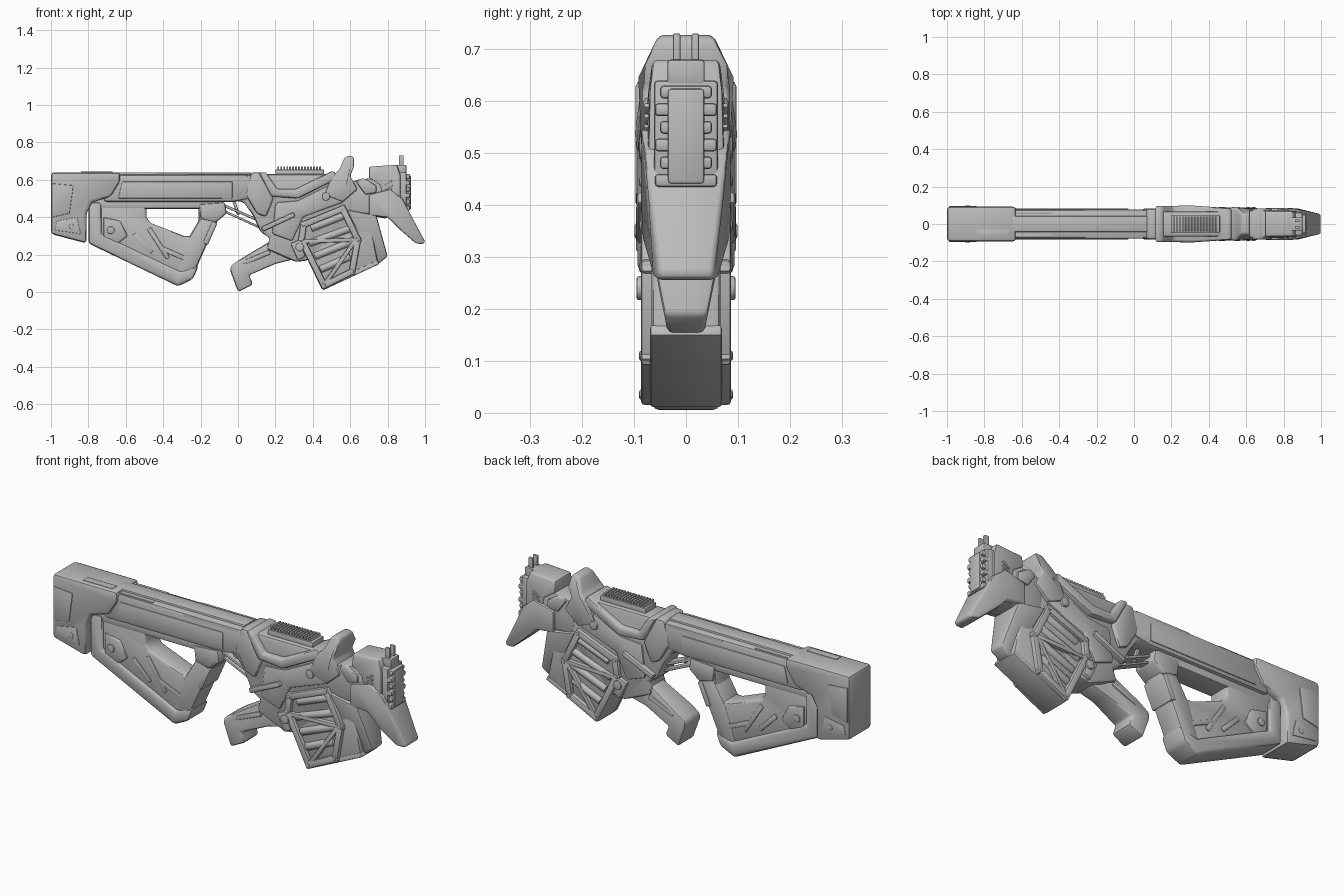
import bpy
import bmesh
from math import radians
from mathutils import Vector, Matrix

UNIT = 0.01  # shapes are drafted in hundredths

if "Cube" in bpy.data.objects:
    bpy.data.objects.remove(bpy.data.objects["Cube"], do_unlink=True)

grey = bpy.data.materials.new("plain grey")
grey.use_nodes = True
grey.diffuse_color = (0.5, 0.5, 0.5, 1)
grey.node_tree.nodes["Principled BSDF"].inputs["Base Color"].default_value = (0.5, 0.5, 0.5, 1)


def finish(name, bm, bevel=0.0, segments=2):
    """Turn a bmesh into a named object with rounded edges and smooth shading."""
    bmesh.ops.recalc_face_normals(bm, faces=bm.faces[:])
    mesh = bpy.data.meshes.new(name)
    bm.to_mesh(mesh)
    bm.free()
    mesh.materials.append(grey)
    obj = bpy.data.objects.new(name, mesh)
    bpy.context.collection.objects.link(obj)
    bpy.ops.object.select_all(action='DESELECT')
    obj.select_set(True)
    bpy.context.view_layer.objects.active = obj
    if bevel:
        mod = obj.modifiers.new("rounding", 'BEVEL')
        mod.width = bevel * UNIT
        mod.segments = segments
        mod.limit_method = 'ANGLE'
        mod.angle_limit = radians(25)
        bpy.ops.object.modifier_apply(modifier=mod.name)
    bpy.ops.object.shade_smooth_by_angle(angle=radians(40))
    return obj


def slab(name, outline, width, bevel=1.0, middle=0.0):
    """Side outline in x and z, extruded to a half width that may vary."""
    half = width if callable(width) else (lambda x, z: width)
    bm = bmesh.new()
    left, right = [[bm.verts.new(Vector((x, middle + side * half(x, z), z)) * UNIT)
                    for x, z in outline] for side in (1, -1)]
    bm.faces.new(left)
    bm.faces.new(right[::-1])
    for i in range(len(outline)):
        bm.faces.new((left[i - 1], right[i - 1], right[i], left[i]))
    return finish(name, bm, bevel)


def block(name, low, high, width, bevel=0.5, middle=0.0):
    (a, b), (c, d) = low, high
    return slab(name, [(a, b), (c, b), (c, d), (a, d)], width, bevel, middle)


def beam(name, start, end, thick, width, bevel=0.5):
    """Straight flat bar between two points of the side outline."""
    p, q = Vector(start), Vector(end)
    along = (q - p).normalized() * thick / 2
    across = Vector((-along.y, along.x))
    corners = [p - along + across, p - along - across, q + along - across, q + along + across]
    return slab(name, [tuple(c) for c in corners], width, bevel)


def rod(name, start, end, radius, bevel=0.4):
    p, q = Vector(start) * UNIT, Vector(end) * UNIT
    turn = (q - p).to_track_quat('Z', 'Y').to_matrix().to_4x4()
    bm = bmesh.new()
    bmesh.ops.create_cone(bm, cap_ends=True, segments=16, radius1=radius * UNIT,
                          radius2=radius * UNIT, depth=(q - p).length,
                          matrix=Matrix.Translation((p + q) / 2) @ turn)
    return finish(name, bm, bevel)


def pin(name, x, z, radius, width):
    return rod(name, (x, -width, z), (x, width, z), radius)


def blend(value, low, high, start, end):
    t = min(max((value - low) / (high - low), 0), 1)
    return start + (end - start) * t


# Butt housing with raised side pad
slab("butt_housing", [(-100, 31), (-100, 64), (-63, 64), (-63, 59), (-68, 51),
                      (-78, 48), (-81, 42), (-81, 26)], 9.3, 1.8)
slab("butt_pad", [(-99, 40), (-99, 58), (-88, 57), (-90, 42)], 9.7, 0.4)
slab("butt_lower_plate", [(-98, 33), (-97, 38), (-86, 40), (-84, 31)], 9.6, 0.4)
pin("butt_bolt", -89, 35, 1.5, 9.9)
block("butt_top_vent", (-84, 63.5), (-67, 64.3), 2, 0.2, middle=-5)

# Receiver with top rib and side strips
slab("receiver", [(-72, 48), (-72, 63), (8, 63), (8, 50), (-3, 48)], 7.8, 2.0)
slab("receiver_side_plate", [(-64, 50), (-62, 59), (-3, 59), (-3, 50)], 8.2, 0.4)
block("receiver_top_rib", (-68, 62), (7, 64), 4.2, 0.6)
for side in (-1, 1):
    block("receiver_top_strip", (-66, 61), (-44, 63.2), 0.7, 0.3, middle=side * 6)
    block("receiver_slot_cover", (-26, 60), (5, 62.6), 0.7, 0.3, middle=side * 7)

# Skeleton stock with rear grip
slab("stock_panel", [(-74, 48), (-49, 48), (-49, 40), (-47, 37), (-29, 30), (-24, 30),
                     (-21, 39), (-21, 47), (-7, 47), (-12, 38), (-24, 8), (-33, 6),
                     (-74, 29)], 5.8, 1.4)
slab("stock_outer_frame", [(-80, 48), (-80, 26), (-32, 3), (-24, 7), (-21, 14), (-31, 11),
                           (-73, 31), (-73, 48)], 7, 1.6)
block("stock_upper_beam", (-80, 44.5), (-8, 50), 6, 1.0)
slab("stock_lock_plate", [(-72, 29), (-72, 40), (-63, 38), (-59, 30), (-64, 26)], 6.6, 0.8)
pin("stock_bolt", -68, 33, 2, 7.2)
slab("rear_grip", [(-20, 40), (-10, 40), (-24, 9), (-33, 10), (-27, 28)], 6.4, 1.8)
slab("grip_crown", [(-21, 47), (-7, 48), (-6, 42), (-12, 37), (-20, 39)], 6.8, 1.2)
beam("grip_insert", (-13, 36), (-17, 27), 3, 6.9, 0.8)
for start, end in (((-55, 30), (-47, 22)), ((-47, 33), (-38, 19)), ((-40, 23), (-24, 16))):
    beam("stock_ridge", start, end, 2.5, 6.3, 0.6)

# Trigger and its guard
beam("guard_upper_bar", (-7, 46), (14, 37), 1.4, 3.2)
beam("guard_lower_bar", (-7, 43), (15, 33), 1.2, 2.5)
beam("trigger", (-2, 48), (0, 42), 1.6, 1.2)

# Main body, collar and top rail
slab("main_body", [(-3, 49), (1, 59), (6, 63), (51, 63), (60, 60), (66, 52), (80, 50),
                   (80, 39), (65, 42), (38, 17), (31, 16), (15, 23), (17, 29), (12, 32),
                   (8, 41), (3, 48)], 6.8, 1.6)
slab("rear_collar", [(4, 52), (7, 64), (12, 64), (19, 50), (15, 40), (10, 42)], 8.2, 1.4)
slab("side_collar", [(11, 64), (18, 51), (32, 50), (54, 61), (51, 65), (31, 55), (21, 55),
                     (15, 64)], lambda x, z: blend(x, 32, 54, 9.7, 8.3), 1.2)
slab("lower_shroud", [(20, 48), (32, 49), (52, 59), (57, 48), (35, 40), (29, 27), (18, 31)],
     7.8, 1.4)
beam("side_lever", (14, 34), (29, 41), 2.6, 9.5, 0.8)
pin("body_bolt", 47, 51, 2.2, 9)
slab("catch_block", [(28, 26), (33, 28), (36, 19), (32, 17)], 8.6, 0.7)
pin("catch_knob", 33, 24, 2.3, 9.5)
block("rail_base", (20, 62), (46, 65.5), 4.6, 0.6)
for i in range(15):
    block("rail_tooth", (21 + i * 1.6, 65), (22 + i * 1.6, 67), 4, 0.2)

# Fore handle
slab("fore_handle", [(17, 27), (2, 18), (-4, 14), (-4, 11), (0, 0), (8, 4), (6, 9), (20, 15),
                     (32, 18), (30, 30)], lambda x, z: blend(x, 5, 18, 6.6, 5), 1.4)
beam("handle_strip", (4, 16), (16, 21), 2.5, 6.6, 0.6)

# Magazine with cage and tubes
slab("magazine_box", [(36, 39), (57, 46), (70, 40), (75, 15), (45, 1), (32, 28)], 6.6, 1.2)
ring = [(35, 36), (56, 44.5), (64, 28), (61, 11), (46, 3.5), (34, 28)]
for i, corner in enumerate(ring):
    beam("cage_bar", ring[i - 1], corner, 3.4, 8.7, 0.8)
    pin("cage_bolt", *corner, 1, 9)
beam("cage_brace", (36, 27), (63, 28), 2.2, 8.5)
beam("cage_diagonal", (63, 28), (47, 5), 2.2, 8.5)
for y in (-6.3, 6.3):
    for start, end in (((39, 34), (57, 41)), ((38, 26), (60, 34)),
                       ((41, 19), (61, 27)), ((44, 12), (60, 19))):
        rod("magazine_tube", (start[0], y, start[1]), (end[0], y, end[1]), 2)
beam("magazine_floor", (46, 2.5), (74, 15.5), 2.4, 6.9, 0.6)

# Front leg and nose fin, both narrowing towards the tip
slab("front_leg", [(58, 44), (74, 41), (80, 19), (75, 15), (66, 28)],
     lambda x, z: blend(z, 15, 40, 3.4, 8.6), 1.0)
slab("nose_fin", [(70, 52), (81, 55), (88, 50), (92, 42), (100, 27), (99, 25.5), (95, 26),
                  (87, 33), (80, 40), (70, 41)],
     lambda x, z: blend(x, 86, 100, 8.6, 5.2), 1.2)

# Rear sight hump, head and scoop
slab("sight_hump", [(50, 62), (54, 65), (57, 72), (60, 73), (62, 72), (62, 67), (60, 62),
                    (64, 55), (56, 48), (46, 52)],
     lambda x, z: blend(z, 67, 73, 8.5, 5), 1.2)
slab("head_neck", [(58, 58), (64, 60), (72, 61), (80, 56), (80, 42), (60, 42)], 7.2, 1.2)
slab("head_block", [(70, 61), (70, 67), (85, 68), (87, 62), (87, 42), (78, 44), (76, 57)],
     lambda x, z: blend(z, 60, 68, 7.6, 6.4), 1.0)
slab("side_scoop", [(63, 59), (67, 61), (74, 57), (74, 53), (68, 52)], 8.2, 1.0)
for i in range(5):
    beam("head_vent", (79, 49 + i * 2), (82, 51 + i * 2), 0.9, 8, 0.2)

# Muzzle stack and front sight
block("muzzle_base", (84, 42), (90, 64), 6.2, 0.8)
block("muzzle_core", (86, 44), (92.5, 62.5), 3.6, 0.8)
for i in range(6):
    block("muzzle_rib", (87, 43.5 + i * 3.4), (92, 46 + i * 3.4), 5 if i % 2 else 6, 0.7)
block("sight_base", (84, 63), (90, 68), 3.6, 0.6)
for side in (-1, 1):
    block("sight_post", (86, 66), (88.5, 73), 0.7, 0.3, middle=side * 1.8)
